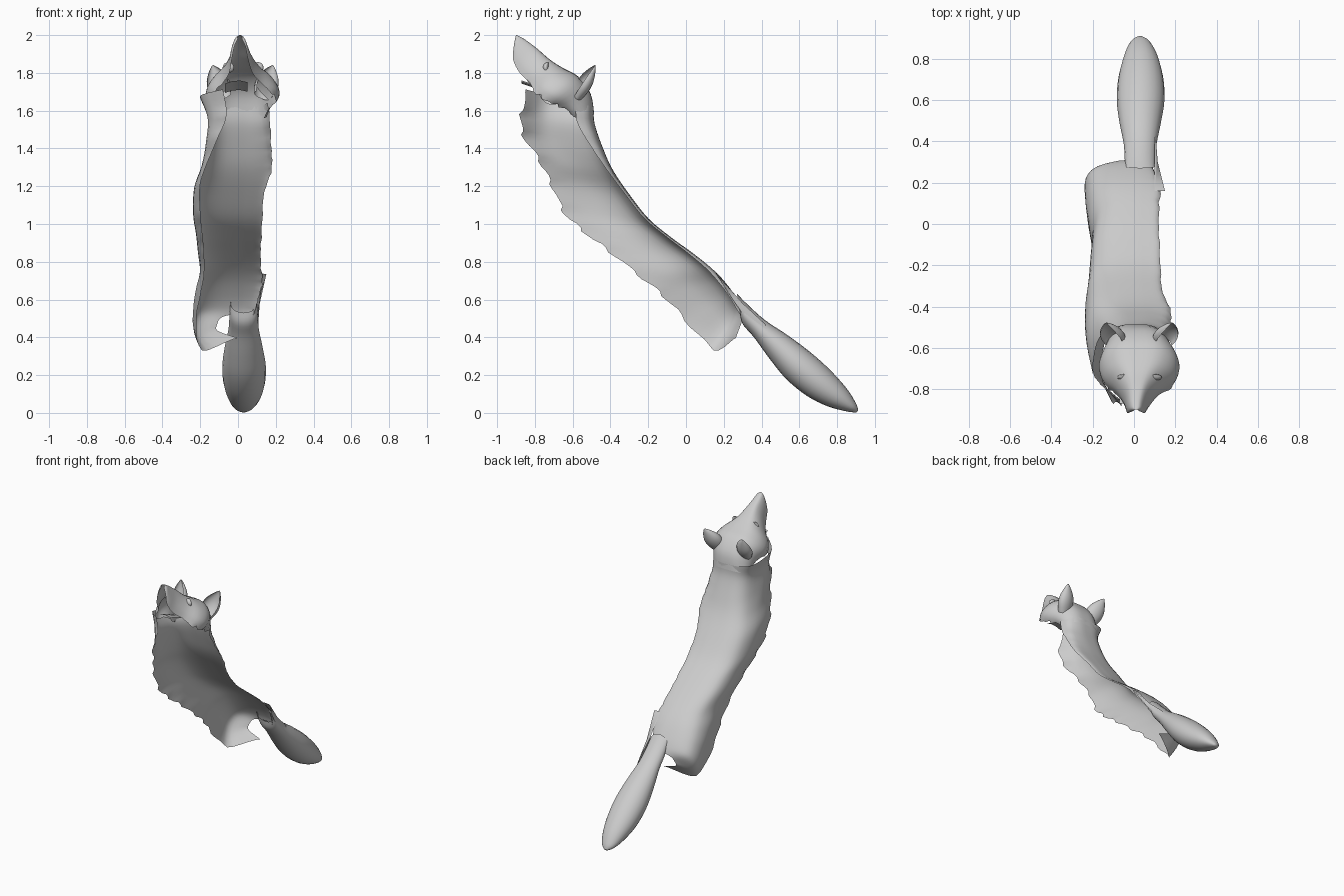
import bpy, math, random
from mathutils import Vector

if "Cube" in bpy.data.objects:
    bpy.data.objects.remove(bpy.data.objects["Cube"])

random.seed(4)
fur = bpy.data.materials.new("grey fur")
fur.diffuse_color = (0.6, 0.6, 0.6, 1)
fur.use_nodes = True
fur.node_tree.nodes["Principled BSDF"].inputs["Base Color"].default_value = fur.diffuse_color


def spline(pts, n):
    """Resample rows of numbers with a Catmull-Rom curve."""
    out, m = [], len(pts)
    for i in range(m - 1):
        a, b, c, d = (pts[max(0, min(m - 1, k))] for k in (i - 1, i, i + 1, i + 2))
        for j in range(n):
            t = j / n
            out.append([0.5 * (2 * q + (r - p) * t + (2 * p - 5 * q + 4 * r - s) * t * t
                               + (3 * q - p - 3 * r + s) * t ** 3)
                        for p, q, r, s in zip(a, b, c, d)])
    out.append(list(pts[-1]))
    return out


def loft(name, rows, closed=False, cap_end=False):
    """Skin a list of point rows into one smooth sheet or tube."""
    n = len(rows[0])
    verts = [tuple(p) for r in rows for p in r]
    faces = []
    for i in range(len(rows) - 1):
        for j in range(n if closed else n - 1):
            k = (j + 1) % n
            faces.append((i * n + j, i * n + k, (i + 1) * n + k, (i + 1) * n + j))
    if cap_end:
        last = (len(rows) - 1) * n
        faces.append(tuple(last + j for j in range(n)))
    me = bpy.data.meshes.new(name)
    me.from_pydata(verts, [], faces)
    me.update()
    me.materials.append(fur)
    ob = bpy.data.objects.new(name, me)
    bpy.context.collection.objects.link(ob)
    for p in me.polygons:
        p.use_smooth = True
    return ob


def tube(name, stations):
    """Oval tube: upper y, upper z, lower y, lower z, half width, centre x."""
    rows = []
    for y0, z0, y1, z1, w, cx in spline(stations, 4):
        row = []
        for k in range(20):
            a = 2 * math.pi * k / 20
            f = 0.5 - 0.5 * math.cos(a)
            row.append((cx + w * math.sin(a), y0 + (y1 - y0) * f, z0 + (z1 - z0) * f))
        rows.append(row)
    return loft(name, rows, closed=True, cap_end=True)


# Body pelt: ridge y, ridge z, edge y, edge z, left x, right x, edge x, right drop
body = [(-.49, 1.62, -.84, 1.71, -.195, .16, -.08, .26),
        (-.485, 1.53, -.87, 1.58, -.155, .17, -.06, .24),
        (-.44, 1.40, -.86, 1.47, -.165, .175, -.10, .15),
        (-.39, 1.29, -.77, 1.33, -.19, .18, -.16, .09),
        (-.31, 1.17, -.71, 1.21, -.23, .14, -.20, .06),
        (-.20, 1.03, -.65, 1.07, -.235, .13, -.20, .05),
        (-.08, .93, -.54, .96, -.22, .125, -.19, .05),
        (.03, .85, -.40, .85, -.21, .12, -.18, .06),
        (.13, .77, -.25, .73, -.20, .12, -.18, .07),
        (.20, .70, -.12, .62, -.22, .13, -.20, .09),
        (.26, .62, .00, .49, -.235, .11, -.22, .10),
        (.295, .56, .15, .335, -.225, .09, -.19, .12),
        (.31, .52, .265, .40, -.11, .06, .0, .12)]
rows = []
for i, (y0, z0, y1, z1, xl, xr, xe, drop) in enumerate(spline(body, 5)):
    jag = (.035, .02, 0, -.025, -.02)[i % 5] + random.uniform(-.01, .01)
    xr += random.uniform(-.004, .004)
    ctrl = [(xr, drop), (.85 * xr, .35 * drop), (.45 * xr, .005), (0, 0),
            (.5 * xl, .03), (.85 * xl, .16), (xl, .42), (.98 * xl, .72), (xe, 1 + jag)]
    rows.append([(x, y0 + (y1 - y0) * f, z0 + (z1 - z0) * f) for x, f in spline(ctrl, 3)])
loft("body_pelt", rows)

# Head shell and muzzle, open underneath: ridge y, z, lower y, z, half width, centre x
head = [(-.486, 1.58, -.58, 1.56, .14, .01), (-.505, 1.69, -.65, 1.61, .16, .02),
        (-.57, 1.78, -.73, 1.645, .195, .025), (-.65, 1.825, -.79, 1.69, .175, .025),
        (-.72, 1.87, -.83, 1.75, .11, .02), (-.79, 1.93, -.88, 1.80, .068, .015),
        (-.85, 1.975, -.915, 1.87, .048, .01), (-.885, 1.995, -.912, 1.94, .032, .01),
        (-.90, 2.0, -.905, 1.98, .012, .01)]
half = [(0, 0), (.5, .05), (.86, .32), (1, .7), (.9, 1)]
arch = [(-x, f) for x, f in half[:0:-1]] + half
rows = []
for i, (y0, z0, y1, z1, w, cx) in enumerate(spline(head, 4)):
    row = []
    for x, f in spline(arch, 3):
        f *= 1 + (random.uniform(-.08, .05) if f > .95 and i < 17 else 0)
        row.append((cx + w * x, y0 + (y1 - y0) * f, z0 + (z1 - z0) * f))
    rows.append(row)
loft("head", rows)

# Ragged scrap of lower jaw
loft("lower_jaw", [[(x, y, z + .02 * math.cos(20 * x)) for x in (-.07, -.03, .01, .05)]
                   for y, z in ((-.87, 1.74), (-.81, 1.72), (-.74, 1.69))])

# Bushy tail
tube("tail", [(.27, .63, .285, .53, .07, .03), (.33, .57, .30, .47, .075, .03),
              (.42, .49, .36, .40, .08, .03), (.54, .41, .44, .29, .10, .03),
              (.66, .32, .53, .18, .115, .032), (.76, .23, .64, .09, .11, .033),
              (.85, .13, .75, .035, .085, .033), (.90, .05, .85, .008, .05, .03),
              (.912, .012, .90, .002, .012, .03)])

# Loose skin flap beside the tail root
loft("tail_flap", [[(.10, .16, .74), (.15, .16, .735), (.12, .22, .64)],
                   [(.10, .28, .59), (.115, .30, .58), (.10, .31, .51)],
                   [(.10, .42, .47), (.105, .43, .44), (.09, .38, .42)]])

# Cupped ears and eye bumps on both sides
for side, label in ((-1, "left"), (1, "right")):
    base = Vector((.025 + side * .115, -.57, 1.70))
    axis = Vector((side * .045, .09, .14))
    front = Vector((side * .25, -.75, .45))
    front = (front - axis * (front.dot(axis) / axis.length_squared)).normalized()
    across = axis.normalized().cross(front)
    rows = []
    for u, w in spline([(-.15, .05), (.2, .062), (.5, .056), (.8, .03), (1, .003)], 3):
        rows.append([base + axis * u + across * (w * math.sin(a)) - front * (w * .7 * math.cos(a))
                     for a in (math.radians(d) for d in range(-120, 121, 20))])
    loft(label + "_ear", rows)
    cx, cy, cz, r = .027 + side * .078, -.728, 1.828, .03
    tube(label + "_eye", [(cy, cz + r * math.cos(t), cy - r * math.sin(t), cz + r * math.cos(t),
                           r * math.sin(t), cx) for t in (.05, .8, 1.57, 2.3, 3.09)])
